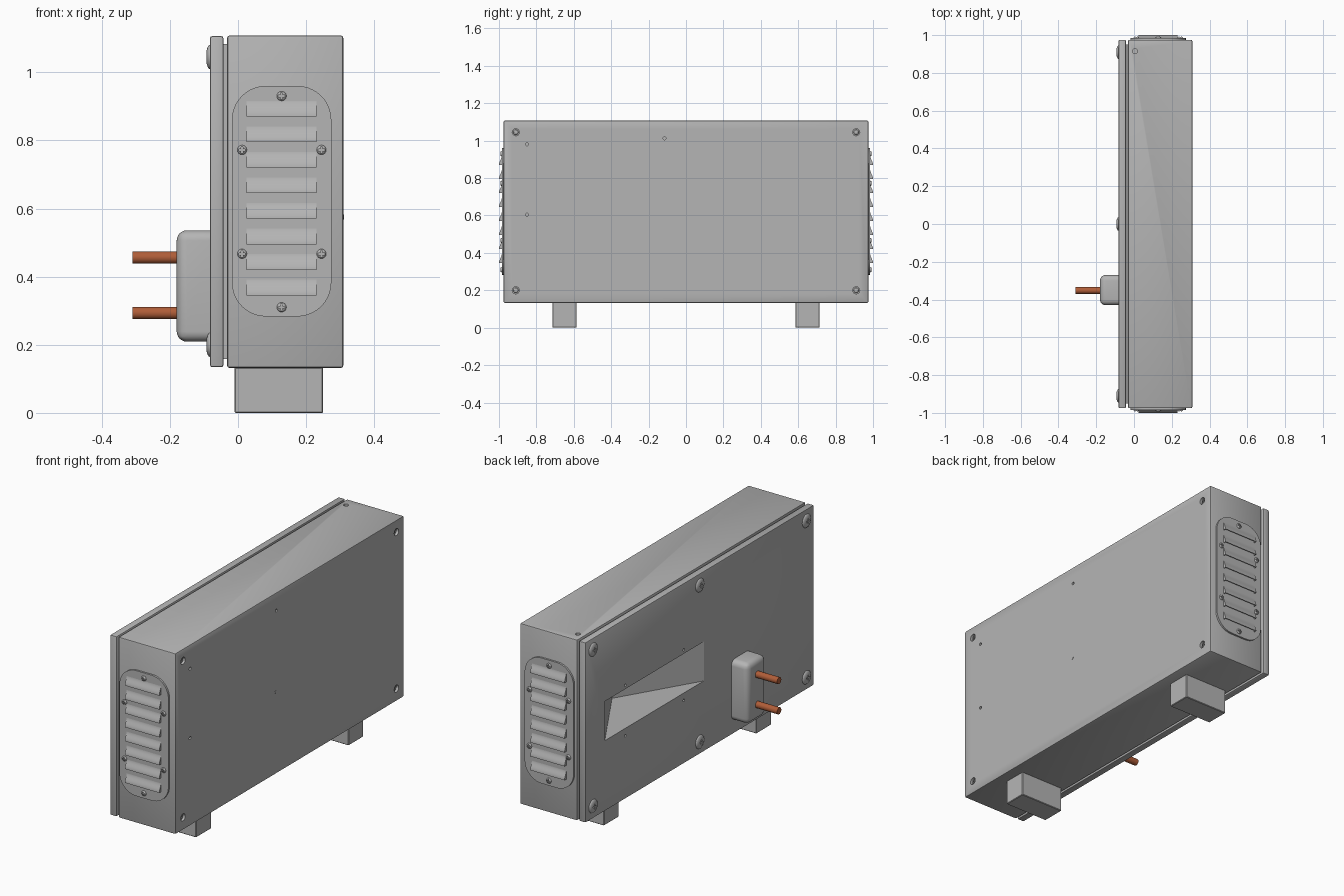
import bpy, bmesh, math
from mathutils import Vector

if "Cube" in bpy.data.objects:
    bpy.data.objects.remove(bpy.data.objects["Cube"])

steel = bpy.data.materials.new("grey_steel")
steel.diffuse_color = (0.46, 0.46, 0.46, 1)
steel.use_nodes = True
steel.node_tree.nodes["Principled BSDF"].inputs["Base Color"].default_value = steel.diffuse_color
copper = bpy.data.materials.new("copper")
copper.diffuse_color = (0.43, 0.11, 0.04, 1)
copper.use_nodes = True
copper.node_tree.nodes["Principled BSDF"].inputs["Base Color"].default_value = copper.diffuse_color


def finish(name, bm, mat=steel):
    bmesh.ops.recalc_face_normals(bm, faces=bm.faces)
    me = bpy.data.meshes.new(name)
    bm.to_mesh(me)
    bm.free()
    ob = bpy.data.objects.new(name, me)
    bpy.context.collection.objects.link(ob)
    me.materials.append(mat)
    return ob


def add_prism(bm, pts, vec):
    """Closed solid: polygon pts swept along vec."""
    a = [bm.verts.new(p) for p in pts]
    b = [bm.verts.new(Vector(p) + Vector(vec)) for p in pts]
    bm.faces.new(a[::-1])
    top = bm.faces.new(b)
    for i in range(len(a)):
        j = (i + 1) % len(a)
        bm.faces.new((a[i], a[j], b[j], b[i]))
    return top


def add_rod(bm, base, axis, r, depth, seg=24):
    u = Vector(axis).orthogonal().normalized()
    v = Vector(axis).cross(u).normalized()
    pts = [Vector(base) + r * (u * math.cos(t) + v * math.sin(t))
           for t in (2 * math.pi * i / seg for i in range(seg))]
    return add_prism(bm, pts, Vector(axis) * depth)


def box(name, lo, hi, bevel=0.0, seg=2, skip=None):
    bm = bmesh.new()
    (x0, y0, z0), (x1, y1, z1) = lo, hi
    add_prism(bm, [(x0, y0, z0), (x1, y0, z0), (x1, y1, z0), (x0, y1, z0)], (0, 0, z1 - z0))
    if bevel:
        edges = [e for e in bm.edges if not (skip and all(skip(v.co) for v in e.verts))]
        bmesh.ops.bevel(bm, geom=edges, offset=bevel, segments=seg, profile=0.5, affect='EDGES')
    return finish(name, bm)


def cut(ob, cutter):
    m = ob.modifiers.new("cut", 'BOOLEAN')
    m.operation, m.solver, m.object = 'DIFFERENCE', 'EXACT', cutter
    bpy.context.view_layer.objects.active = ob
    bpy.ops.object.modifier_apply(modifier=m.name)


def remove(ob):
    bpy.data.objects.remove(ob)


def dome_mesh(name, r, h, arm=0.6, half=0.15):
    """Domed screw head with a cross slot along +z: built at unit size, then scaled."""
    bm = bmesh.new()
    rings = [[bm.verts.new((math.cos(a) * math.cos(t), math.cos(a) * math.sin(t), math.sin(a)))
              for t in (i * math.pi / 12 for i in range(24))]
             for a in (k * math.pi / 14 for k in range(6))]
    bm.faces.new(rings[0][::-1])
    bm.faces.new(rings[-1])
    for lo, hi in zip(rings, rings[1:]):
        for i in range(24):
            j = (i + 1) % 24
            bm.faces.new((lo[i], lo[j], hi[j], hi[i]))
    ob = finish(name, bm)
    pts = []
    for k in range(4):
        c, s = round(math.cos(k * math.pi / 2)), round(math.sin(k * math.pi / 2))
        pts += [(c * x - s * y, s * x + c * y, 0.25)
                for x, y in ((arm, -half), (arm, half), (half, half))]
    bm = bmesh.new()
    add_prism(bm, pts, (0, 0, 1.5))
    slot = finish("slot_cutter", bm)
    cut(ob, slot)
    remove(slot)
    me = ob.data
    for v in me.vertices:
        v.co = (v.co.x * r, v.co.y * r, v.co.z * h)
    me.update()
    remove(ob)
    return me


def place(name, me, loc, axis):
    ob = bpy.data.objects.new(name, me)
    ob.location = loc
    ob.rotation_mode = 'QUATERNION'
    ob.rotation_quaternion = Vector(axis).to_track_quat('Z', 'Y')
    bpy.context.collection.objects.link(ob)


# Housing, gasket and back cover
body = box("housing", (-0.032, -0.975, 0.132), (0.309, 0.975, 1.108), 0.007)
gasket = box("gasket", (-0.043, -0.95, 0.158), (-0.032, 0.95, 1.083))
cover = box("back_cover", (-0.082, -0.975, 0.134), (-0.043, 0.975, 1.106), 0.006)

# Wedge-shaped recess through the cover into the housing
bm = bmesh.new()
add_prism(bm, [(-0.1, 0.81, 0.515), (-0.082, 0.81, 0.515), (0.17, 0.388, 0.515),
               (-0.082, -0.035, 0.515), (-0.1, -0.035, 0.515)], (0, 0, 0.212))
wedge = finish("recess_cutter", bm)
for ob in (body, gasket, cover):
    cut(ob, wedge)
remove(wedge)

# Screw wells and small holes
corners = [(y, z) for y in (-0.91, 0.91) for z in (0.2, 1.045)]
bm = bmesh.new()
for y, z in corners:
    add_rod(bm, (0.295, y, z), (1, 0, 0), 0.019, 0.03)
for y, z in ((-0.85, 0.98), (-0.85, 0.605), (-0.115, 1.012)):
    add_rod(bm, (0.29, y, z), (1, 0, 0), 0.008, 0.04, 16)
add_rod(bm, (0.005, 0.915, 1.085), (0, 0, 1), 0.013, 0.04)
holes = finish("hole_cutter", bm)
cut(body, holes)
remove(holes)
bm = bmesh.new()
for y in (0.135, 0.635):
    for z in (0.475, 0.748):
        add_rod(bm, (-0.06, y, z), (-1, 0, 0), 0.007, 0.04, 16)
holes = finish("hole_cutter", bm)
cut(cover, holes)
remove(holes)

# Screws
cover_head = dome_mesh("cover_screw_head", 0.036, 0.012, 0.4, 0.08)
small_head = dome_mesh("small_screw_head", 0.014, 0.009, 0.75, 0.2)
for y in (-0.91, 0, 0.91):
    for z in (0.2, 1.045):
        place("cover_screw", cover_head, (-0.082, y, z), (-1, 0, 0))
for y, z in corners:
    place("front_screw", small_head, (0.295, y, z), (1, 0, 0))

# Tiny indicator stud on the broad face
bm = bmesh.new()
add_rod(bm, (0.305, -0.12, 0.575), (1, 0, 0), 0.007, 0.006, 12)
finish("indicator_stud", bm)

# Louvred vent panels on both ends
for s in (-1, 1):
    base = 0.975 * s
    bm = bmesh.new()
    pts, r = [], 0.1
    for k, (cx, cz) in enumerate(((0.174, 0.86), (0.082, 0.86), (0.082, 0.383), (0.174, 0.383))):
        for i in range(11):
            t = (k + i / 10) * math.pi / 2
            pts.append((cx + r * math.cos(t), base, cz + r * math.sin(t)))
    top = add_prism(bm, pts, (0, 0.01 * s, 0))
    bmesh.ops.bevel(bm, geom=top.edges[:], offset=0.008, segments=4, profile=0.5, affect='EDGES')
    finish("vent_panel", bm)

    # Louvres: hoods fading into the panel at the top, open at the bottom
    bm = bmesh.new()
    face = 0.9845 * s
    for n in range(8):
        z0 = 0.345 + 0.075 * n

        def arc(x, d, h):
            return [(x, face + s * d * (0.5 + 0.5 * math.cos(math.pi * t)), z0 + h * t)
                    for t in (i / 10 for i in range(11))]
        outer = arc(0.025, 0.0155, 0.052)
        add_prism(bm, outer + arc(0.025, 0.0115, 0.046)[::-1], (0.205, 0, 0))
        for x in (0.025, 0.226):
            add_prism(bm, arc(x, 0.0155, 0.052) + [(x, face, z0)], (0.004, 0, 0))
    finish("vent_louvres", bm)

    for x, z in ((0.128, 0.93), (0.128, 0.31), (0.012, 0.772),
                 (0.245, 0.772), (0.012, 0.467), (0.245, 0.467)):
        place("vent_screw", small_head, (x, 0.985 * s, z), (0, s, 0))

    # Feet
    box("foot", (-0.01, 0.65 * s - 0.064, 0), (0.25, 0.65 * s + 0.064, 0.134), 0.003, 1)

# Connector block with two copper pins
box("connector_block", (-0.18, -0.43, 0.209), (-0.08, -0.27, 0.536), 0.03, 6,
    skip=lambda co: co.x > -0.09)
for z in (0.293, 0.456):
    bm = bmesh.new()
    add_rod(bm, (-0.175, -0.352, z), (-1, 0, 0), 0.018, 0.135, 32)
    finish("connector_pin", bm, copper)

# Smooth the rounded parts, keep edges crisp
bpy.ops.object.select_all(action='SELECT')
bpy.context.view_layer.objects.active = body
bpy.ops.object.shade_smooth_by_angle(angle=math.radians(30))
